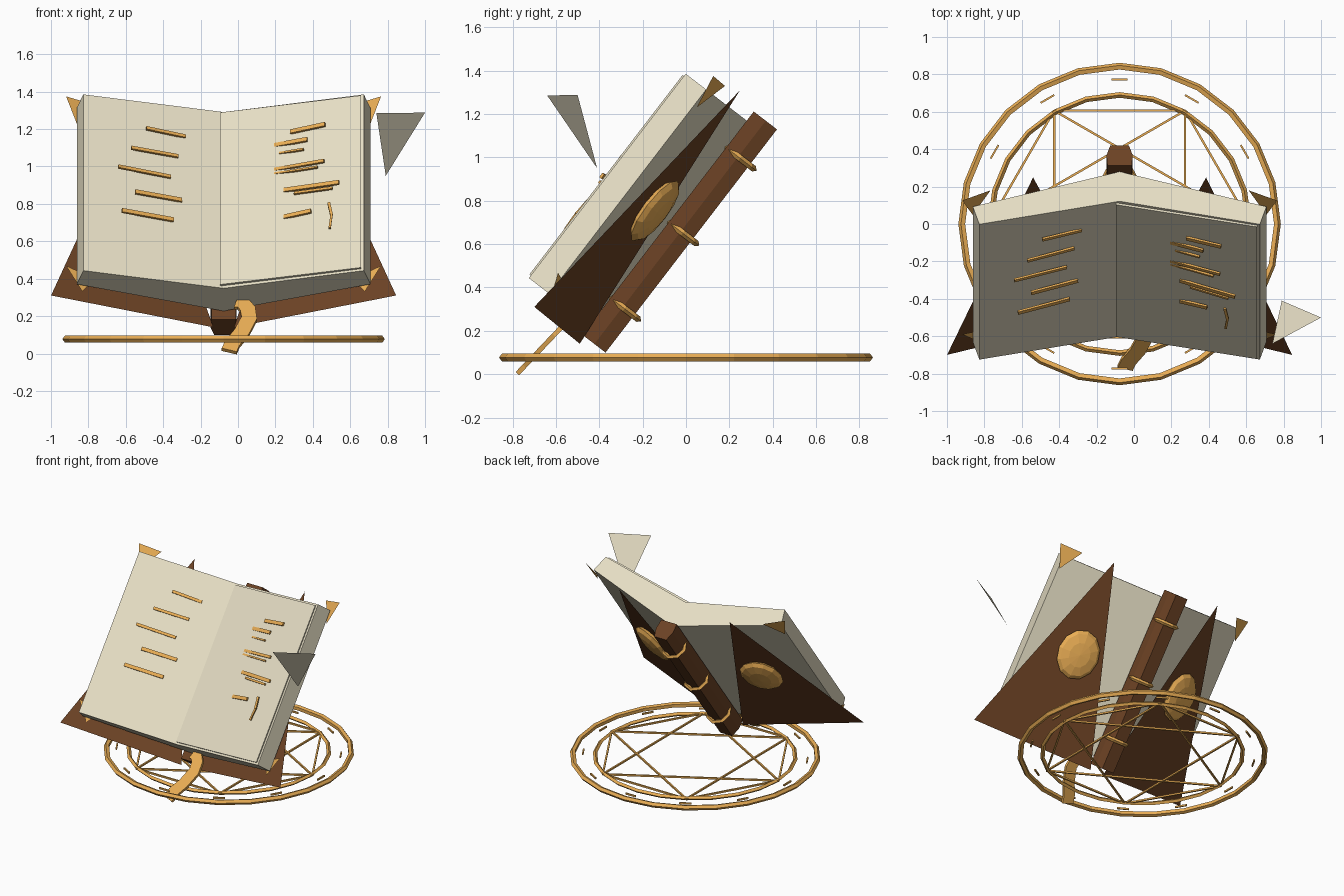
import bpy, bmesh, math
from mathutils import Vector, Matrix

if "Cube" in bpy.data.objects:
    bpy.data.objects.remove(bpy.data.objects["Cube"])

CX = -0.077                      # book and circle centre line
U = Vector((0, 0.609, 0.793))    # up the page
N = Vector((0, -0.793, 0.609))   # out of the page
X = Vector((1, 0, 0))


def mat(name, c):
    m = bpy.data.materials.new(name)
    m.diffuse_color = (*c, 1)
    m.use_nodes = True
    m.node_tree.nodes["Principled BSDF"].inputs["Base Color"].default_value = m.diffuse_color
    return m


PAPER = mat("paper", (0.80, 0.74, 0.56))
LEATHER = mat("leather", (0.15, 0.055, 0.018))
GOLD = mat("gold", (0.82, 0.42, 0.09))


def P(o, u, n):
    """Book coordinates: offset from the fold, up the page, out of the page."""
    return Vector((CX + o, 0, 0)) + U * u + N * n


def finish(name, bm, m):
    bmesh.ops.recalc_face_normals(bm, faces=bm.faces)
    me = bpy.data.meshes.new(name)
    bm.to_mesh(me)
    bm.free()
    me.materials.append(m)
    ob = bpy.data.objects.new(name, me)
    bpy.context.collection.objects.link(ob)
    return ob


def face(name, pts, m):
    bm = bmesh.new()
    bm.faces.new([bm.verts.new(p) for p in pts])
    return finish(name, bm, m)


def prism(name, prof, u0, u1, m):
    """Extrude an (offset, n) profile along the page direction."""
    bm = bmesh.new()
    a = [bm.verts.new(P(o, u0, n)) for o, n in prof]
    b = [bm.verts.new(P(o, u1, n)) for o, n in prof]
    bm.faces.new(a)
    bm.faces.new(b)
    for i in range(len(prof)):
        j = (i + 1) % len(prof)
        bm.faces.new((a[i], a[j], b[j], b[i]))
    return finish(name, bm, m)


def add_bar(bm, a, b, side, w, t):
    """Box from a to b, w wide along side, t thick."""
    d = (b - a).normalized()
    k = d.cross(side).normalized()
    s = k.cross(d).normalized()
    L = (b - a).length
    M = Matrix((d * L, s * w, k * t)).transposed().to_4x4()
    M.translation = (a + b) / 2
    bmesh.ops.create_cube(bm, size=1, matrix=M)


def torus(name, M, R, r, seg, sides, m):
    bm = bmesh.new()
    v = []
    for i in range(seg):
        A = 2 * math.pi * i / seg
        row = []
        for j in range(sides):
            B = 2 * math.pi * j / sides
            q = R + r * math.cos(B)
            row.append(bm.verts.new(M @ Vector((q * math.cos(A), q * math.sin(A), r * math.sin(B)))))
        v.append(row)
    for i in range(seg):
        for j in range(sides):
            i2, j2 = (i + 1) % seg, (j + 1) % sides
            bm.faces.new((v[i][j], v[i2][j], v[i2][j2], v[i][j2]))
    return finish(name, bm, m)


def frame(origin, a, b, c):
    M = Matrix((a, b, c)).transposed().to_4x4()
    M.translation = origin
    return M


# open page block and the loose top sheet on the right page
prism("page_block", [(-0.75, 0.845), (0, 0.69), (0.75, 0.845), (0.785, 0.726), (0, 0.49), (-0.785, 0.726)],
      -0.09, 1.098, PAPER)
prism("top_sheet", [(-0.02, 0.703), (0.735, 0.853), (0.735, 0.84), (-0.02, 0.69)], -0.075, 1.085, PAPER)

# spine with three raised bands
prism("spine", [(-0.065, 0.49), (0.065, 0.49), (0.07, 0.42), (0.05, 0.355), (-0.05, 0.355), (-0.07, 0.42)],
      -0.147, 1.151, LEATHER)
for i, u in enumerate((0.067, 0.507, 0.942)):
    torus(f"spine_band_{i}", frame(P(0, u, 0.408), X, N, U), 0.08, 0.015, 8, 4, GOLD)

# covers, corner pieces and bosses on both sides
for s, side in ((-1, "left"), (1, "right")):
    face("cover_" + side, [P(s * 0.9225, -0.18, 0.744), P(s * 0.055, -0.187, 0.474), P(s * 0.4625, 1.19, 0.60)], LEATHER)
    face("upper_corner_" + side, [P(s * 0.842, 1.167, 0.738), P(s * 0.69, 1.164, 0.667), P(s * 0.785, 1.005, 0.71)], GOLD)
    face("lower_corner_" + side, [P(s * 0.842, 0.013, 0.754), P(s * 0.755, -0.12, 0.70), P(s * 0.69, -0.023, 0.685)], GOLD)
    t = (X * s * 0.955 + N * 0.297).normalized()
    M = frame(P(s * 0.455, 0.51, 0.572), t, U, t.cross(U)) @ Matrix.Diagonal((0.15, 0.175, 0.042, 1))
    bm = bmesh.new()
    bmesh.ops.create_uvsphere(bm, u_segments=12, v_segments=6, radius=1, matrix=M)
    finish("cover_boss_" + side, bm, GOLD)

# gilded strokes across the pages: x1, z1, x2, z2, width
STROKES = [(-0.49, 1.205, -0.28, 1.16, 0.02), (-0.57, 1.10, -0.32, 1.055, 0.02),
           (-0.64, 1.00, -0.36, 0.945, 0.02), (-0.55, 0.865, -0.30, 0.82, 0.025),
           (-0.62, 0.765, -0.345, 0.715, 0.025),
           (0.28, 1.185, 0.465, 1.225, 0.025), (0.155, 1.105, 0.37, 1.145, 0.025),
           (0.22, 1.07, 0.35, 1.092, 0.012), (0.18, 0.98, 0.46, 1.03, 0.02),
           (0.19, 0.96, 0.425, 0.997, 0.012), (0.245, 0.873, 0.54, 0.915, 0.025),
           (0.30, 0.857, 0.505, 0.885, 0.015), (0.245, 0.73, 0.39, 0.762, 0.025),
           (0.485, 0.805, 0.50, 0.74, 0.015), (0.50, 0.74, 0.49, 0.67, 0.012)]


def on_page(x, z):
    o = x - CX
    n = 0.668 + 0.32 * abs(o)
    return P(o, (z - 0.609 * n) / 0.793, n)


bm = bmesh.new()
for x1, z1, x2, z2, w in STROKES:
    a, b = on_page(x1, z1), on_page(x2, z2)
    add_bar(bm, a, b, U if abs(x2 - x1) > 0.05 else X, w, 0.012)
finish("page_strokes", bm, GOLD)

# ribbon bookmark hanging from the fold to the ground
path = [(-0.01, 0.272), (0.025, 0.265), (0.052, 0.235), (0.06, 0.185), (0.02, 0.11), (-0.03, 0.05), (-0.047, 0.012)]
pts = [Vector((x, -0.78 + 0.95 * z, z)) for x, z in path]
nr = Vector((0, -0.725, 0.689))
bm = bmesh.new()
rows = []
for i, p in enumerate(pts):
    d = (pts[min(i + 1, len(pts) - 1)] - pts[max(i - 1, 0)]).normalized()
    s = d.cross(nr).normalized() * 0.042
    rows.append([bm.verts.new(p + a * s + b * nr * 0.011) for a, b in ((-1, -1), (1, -1), (1, 1), (-1, 1))])
for r, q in zip(rows, rows[1:]):
    for j in range(4):
        k = (j + 1) % 4
        bm.faces.new((r[j], r[k], q[k], q[j]))
bm.faces.new(rows[0])
bm.faces.new(rows[-1])
finish("bookmark", bm, GOLD)

# floor circle: two rings, six-pointed star in a hexagon, twelve dashes
C = Vector((CX, 0, 0.077))
Z = Vector((0, 0, 1))


def ring_pt(r, deg):
    return C + Vector((math.cos(math.radians(deg)), math.sin(math.radians(deg)), 0)) * r


torus("outer_ring", Matrix.Translation(C), 0.842, 0.02, 24, 5, GOLD)
torus("inner_ring", Matrix.Translation(C), 0.69, 0.015, 24, 4, GOLD)
bm = bmesh.new()
for k in range(6):
    for step in (60, 120):
        add_bar(bm, ring_pt(0.7, k * 60), ring_pt(0.7, k * 60 + step), Z, 0.012, 0.012)
finish("circle_star", bm, GOLD)
bm = bmesh.new()
for k in range(12):
    c = ring_pt(0.772, k * 30)
    d = (c - C).normalized().cross(Z) * 0.042
    add_bar(bm, c - d, c + d, Z, 0.012, 0.01)
finish("circle_dashes", bm, GOLD)

# loose floating page scrap
face("floating_scrap", [(0.74, -0.64, 1.285), (1.0, -0.50, 1.288), (0.79, -0.41, 0.95)], PAPER)
